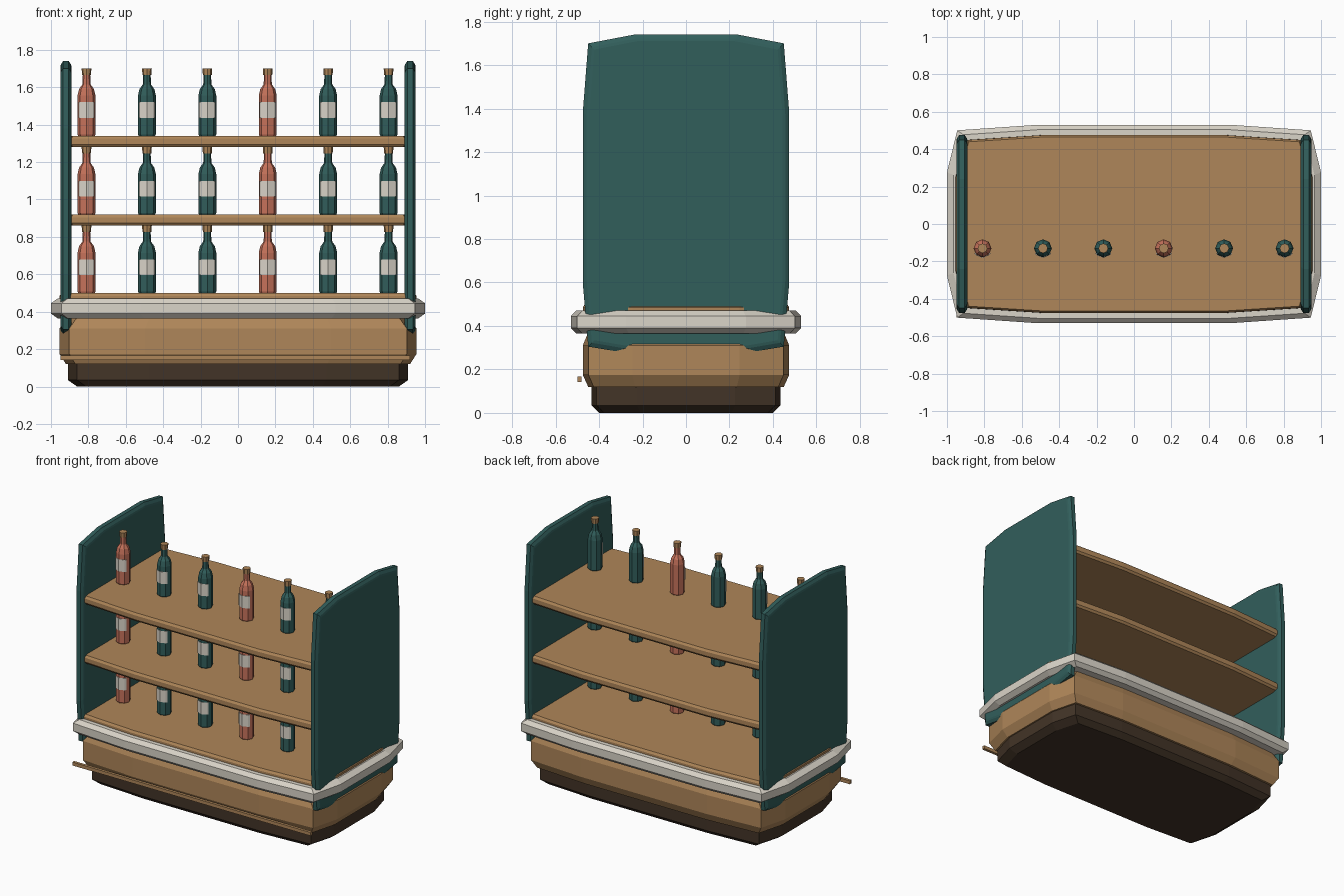
import bpy, bmesh, math

if "Cube" in bpy.data.objects:
    bpy.data.objects.remove(bpy.data.objects["Cube"])


def material(name, rgb):
    m = bpy.data.materials.new(name)
    m.diffuse_color = (*rgb, 1)
    m.use_nodes = True
    m.node_tree.nodes["Principled BSDF"].inputs["Base Color"].default_value = m.diffuse_color
    return m


WOOD = material("warm wood", (0.43, 0.24, 0.10))
DARK = material("dark plinth brown", (0.055, 0.034, 0.020))
TEAL = material("deep teal", (0.031, 0.112, 0.105))
CREAM = material("cream", (0.70, 0.66, 0.58))
ROSE = material("rose glass", (0.57, 0.17, 0.105))


def loft(name, rings, mats, face_mats=None, location=(0, 0, 0)):
    """Skin a stack of equal-length rings and cap both ends."""
    bm = bmesh.new()
    rows = [[bm.verts.new(p) for p in ring] for ring in rings]
    n = len(rows[0])
    for k in range(len(rows) - 1):
        for i in range(n):
            j = (i + 1) % n
            f = bm.faces.new((rows[k][i], rows[k][j], rows[k + 1][j], rows[k + 1][i]))
            f.material_index = face_mats[k] if face_mats else 0
    bm.faces.new(rows[0][::-1])
    top = bm.faces.new(rows[-1])
    top.material_index = face_mats[-1] if face_mats else 0
    bmesh.ops.recalc_face_normals(bm, faces=bm.faces)
    me = bpy.data.meshes.new(name)
    bm.to_mesh(me)
    bm.free()
    for m in mats:
        me.materials.append(m)
    ob = bpy.data.objects.new(name, me)
    ob.location = location
    bpy.context.collection.objects.link(ob)
    return ob


def plan(hx, hy, z):
    """Gently bowed rectangle with clipped corners."""
    q = [(1, 0.52), (0.945, 0.945), (0.52, 1)]
    pts = q + [(-x, y) for x, y in q[::-1]]
    pts += [(-x, -y) for x, y in pts]
    return [(x * hx, y * hy, z) for x, y in pts]


def slab(name, mat, levels):
    return loft(name, [plan(hx, hy, z) for z, hx, hy in levels], [mat])


# Base cabinet, plinth, counter trim
slab("plinth", DARK, [(0, 0.86, 0.40), (0.035, 0.91, 0.435), (0.15, 0.91, 0.435)])
slab("base_cabinet", WOOD, [(0.12, 0.92, 0.45), (0.175, 0.955, 0.475),
                            (0.31, 0.955, 0.475), (0.37, 0.91, 0.45), (0.40, 0.91, 0.45)])
slab("counter_trim", CREAM, [(0.365, 0.965, 0.505), (0.39, 1.0, 0.53),
                             (0.445, 1.0, 0.53), (0.47, 0.965, 0.505)])

# Display deck and shelves
slab("display_deck", WOOD, [(0.45, 0.955, 0.475), (0.485, 0.955, 0.475), (0.50, 0.94, 0.465)])
for name, z in (("middle_shelf", 0.86), ("top_shelf", 1.28)):
    slab(name, WOOD, [(z, 0.935, 0.463), (z + 0.015, 0.942, 0.475),
                      (z + 0.045, 0.942, 0.475), (z + 0.06, 0.935, 0.465)])

# Thin rail along the front of the base
loft("front_rail", [[(x, y, z) for y, z in ((-0.50, 0.143), (-0.48, 0.143),
                                            (-0.48, 0.167), (-0.50, 0.167))]
                    for x in (-0.95, 0.92)], [WOOD])

# Side panels with bevelled rims
half = [(0.24, 1.74), (0.45, 1.70), (0.475, 1.38), (0.475, 0.60), (0.45, 0.305), (0.30, 0.28)]
outline = half + [(-y, z) for y, z in half[::-1]]


def panel_ring(x, inset):
    sy, sz = 1 - inset / 0.475, 1 - inset / 0.73
    return [(x, y * sy, 1.01 + (z - 1.01) * sz) for y, z in outline]


for side, name in ((-1, "left_panel"), (1, "right_panel")):
    loft(name, [panel_ring(side * x, i) for x, i in
                ((0.89, 0.03), (0.893, 0.018), (0.905, 0), (0.935, 0), (0.947, 0.018), (0.95, 0.03))],
         [TEAL])

# Bottles: radius and height steps for glass, then cork
PROFILE = [(0.044, 0), (0.048, 0.008), (0.048, 0.215), (0.040, 0.25), (0.022, 0.275),
           (0.020, 0.325), (0.024, 0.325), (0.026, 0.36)]
GLASS_CORK = [0, 0, 0, 0, 0, 1, 1, 1]


def bottle(name, glass, x, z):
    rings = [[(r * math.cos(a * math.pi / 4), r * math.sin(a * math.pi / 4), h)
              for a in range(8)] for r, h in PROFILE]
    loft(name, rings, [glass, WOOD], GLASS_CORK, (x, -0.13, z))
    # Label wrapped round the front of the glass
    arc = [math.radians(-90 + d) for d in (-58, -45, 0, 45, 58)]
    pts = [(0.051 * math.cos(a), 0.051 * math.sin(a)) for a in arc]
    pts += [(0.045 * math.cos(a), 0.045 * math.sin(a)) for a in arc[::-1]]
    loft(name + "_label", [[(px, py, h) for px, py in pts] for h in (0.095, 0.18)],
         [CREAM], location=(x, -0.13, z))


for row, z in enumerate((0.50, 0.92, 1.34)):
    for col in range(6):
        bottle(f"bottle_{row + 1}_{col + 1}", ROSE if col % 3 == 0 else TEAL,
               -0.81 + 0.323 * col, z)
